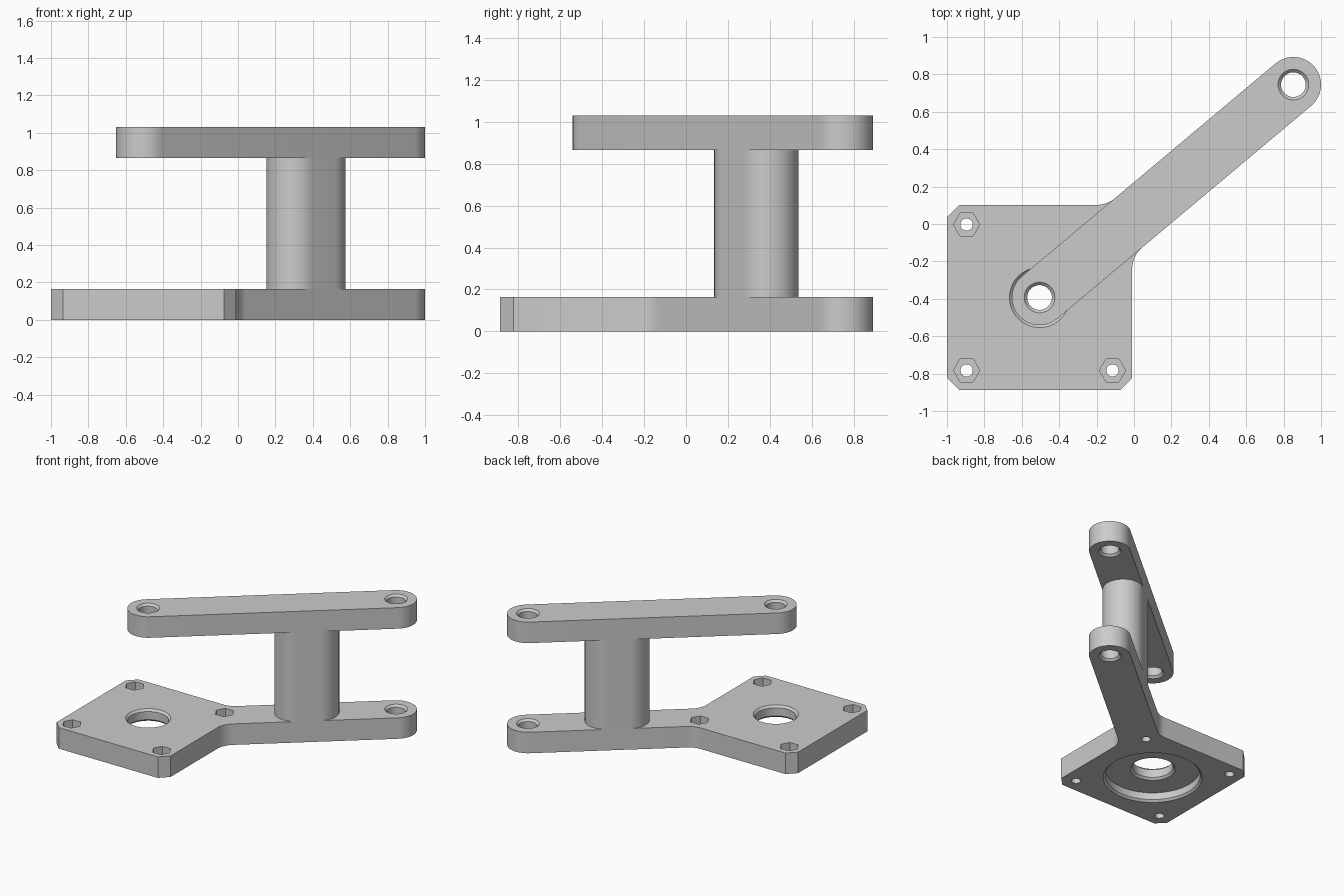
import bpy
import bmesh
from math import sin, cos, tan, pi
from mathutils import Vector

cube = bpy.data.objects.get("Cube")
if cube:
    bpy.data.objects.remove(cube, do_unlink=True)

grey = bpy.data.materials.new("plain grey")
grey.use_nodes = True
COLOUR = (0.6, 0.6, 0.6, 1)
grey.diffuse_color = COLOUR
grey.node_tree.nodes["Principled BSDF"].inputs["Base Color"].default_value = COLOUR

# Main dimensions
THICK = 0.165
UPPER = 0.865
HALF = 0.495
CHAMFER = 0.065
RAD = 0.148
HUB = Vector((-0.505, -0.393))
TIP = Vector((0.852, 0.745))
ALONG = (TIP - HUB).normalized()
SIDE = Vector((-ALONG.y, ALONG.x))
ANGLE = ALONG.angle_signed(Vector((1, 0)))


def finish(name, bm):
    bmesh.ops.recalc_face_normals(bm, faces=bm.faces)
    mesh = bpy.data.meshes.new(name)
    bm.to_mesh(mesh)
    bm.free()
    mesh.materials.append(grey)
    obj = bpy.data.objects.new(name, mesh)
    bpy.context.collection.objects.link(obj)
    return obj


def extrude(name, outline, z0, z1):
    bm = bmesh.new()
    face = bm.faces.new([bm.verts.new((p[0], p[1], z0)) for p in outline])
    top = bmesh.ops.extrude_face_region(bm, geom=[face])["geom"]
    verts = [v for v in top if isinstance(v, bmesh.types.BMVert)]
    bmesh.ops.translate(bm, verts=verts, vec=(0, 0, z1 - z0))
    return finish(name, bm)


def lathe(name, centre, profile, sides=48):
    """Closed solid from rings of (radius, z)."""
    bm = bmesh.new()
    rings = [[bm.verts.new((centre[0] + r * cos(2 * pi * i / sides),
                            centre[1] + r * sin(2 * pi * i / sides), z))
              for i in range(sides)] for r, z in profile]
    for low, high in zip(rings, rings[1:]):
        for i in range(sides):
            j = (i + 1) % sides
            bm.faces.new((low[i], low[j], high[j], high[i]))
    bm.faces.new(rings[0])
    bm.faces.new(rings[-1])
    return finish(name, bm)


def half_round(centre, start, steps=24):
    return [centre + RAD * Vector((cos(start + pi * i / steps), sin(start + pi * i / steps)))
            for i in range(steps + 1)]


def capsule(a, b):
    return half_round(b, -ANGLE_UP) + half_round(a, pi - ANGLE_UP)


def fillet(corner, d_in, d_out, radius, steps=8):
    """Arc joining a line arriving along d_in to one leaving along d_out."""
    turn = d_in.angle(d_out)
    start = corner - d_in * radius * tan(turn / 2)
    normal = (d_out - d_in * d_out.dot(d_in)).normalized()
    return [start + radius * (d_in * sin(turn * i / steps) + normal * (1 - cos(turn * i / steps)))
            for i in range(steps + 1)]


def cut(obj, cutter):
    mod = obj.modifiers.new("cut", "BOOLEAN")
    mod.operation = "DIFFERENCE"
    mod.solver = "EXACT"
    mod.object = cutter
    bpy.context.view_layer.objects.active = obj
    bpy.ops.object.modifier_apply(modifier=mod.name)
    bpy.data.objects.remove(cutter, do_unlink=True)


def bore(obj, centre, radius, z0, z1, bevel=0.016):
    """Through hole with a chamfer at both rims."""
    e = 0.02
    cut(obj, lathe("bore_cutter", centre,
                   [(radius + bevel + e, z0 - e), (radius, z0 + bevel),
                    (radius, z1 - bevel), (radius + bevel + e, z1 + e)]))


# Direction angle of the arms, start of the round end lies a quarter turn back
ANGLE_UP = pi / 2 - abs(ANGLE)

# Base plate with chamfered corners, flowing into the lower arm through fillets
x0, x1 = HUB.x - HALF, HUB.x + HALF
y0, y1 = HUB.y - HALF, HUB.y + HALF
right_edge = HUB - SIDE * RAD
left_edge = HUB + SIDE * RAD
right_corner = right_edge + ALONG * ((x1 - right_edge.x) / ALONG.x)
left_corner = left_edge + ALONG * ((y1 - left_edge.y) / ALONG.y)
outline = [(x0, y0 + CHAMFER), (x0 + CHAMFER, y0), (x1 - CHAMFER, y0), (x1, y0 + CHAMFER)]
outline += fillet(right_corner, Vector((0, 1)), ALONG, 0.15)
outline += half_round(TIP, -ANGLE_UP)
outline += fillet(left_corner, -ALONG, Vector((-1, 0)), 0.15)
outline += [(x0 + CHAMFER, y1), (x0, y1 - CHAMFER)]
base = extrude("base_plate_and_lower_arm", outline, 0, THICK)

# Central opening with a wide round recess underneath
bore(base, HUB, 0.145, 0.07, THICK)
cut(base, lathe("recess_cutter", HUB, [(0.375, -0.02), (0.34, 0.015), (0.34, 0.07)], 64))
bore(base, TIP, 0.066, 0, THICK)

# Corner screw holes with hexagonal nut pockets
for sx in (-1, 1):
    for sy in (-1, 1):
        spot = HUB + Vector((sx, sy)) * 0.39
        cut(base, lathe("screw_cutter", spot, [(0.033, -0.1), (0.033, 0.3)], 24))
        cut(base, lathe("nut_cutter", spot, [(0.07, 0.085), (0.07, 0.3)], 6))

# Upper arm with a hole at each end
upper = extrude("upper_arm", capsule(HUB, TIP), UPPER, UPPER + THICK)
for spot in (HUB, TIP):
    bore(upper, spot, 0.066, UPPER, UPPER + THICK)

# Column joining the arms, flush with their sides
middle = HUB + ALONG * (TIP - HUB).length * 0.64
column = extrude("column", capsule(middle - ALONG * 0.083, middle + ALONG * 0.083), THICK, UPPER)

# Smooth round walls, crisp rims
for obj in (base, upper, column):
    bpy.ops.object.select_all(action="DESELECT")
    obj.select_set(True)
    bpy.context.view_layer.objects.active = obj
    bpy.ops.object.shade_smooth_by_angle(angle=pi / 6)
